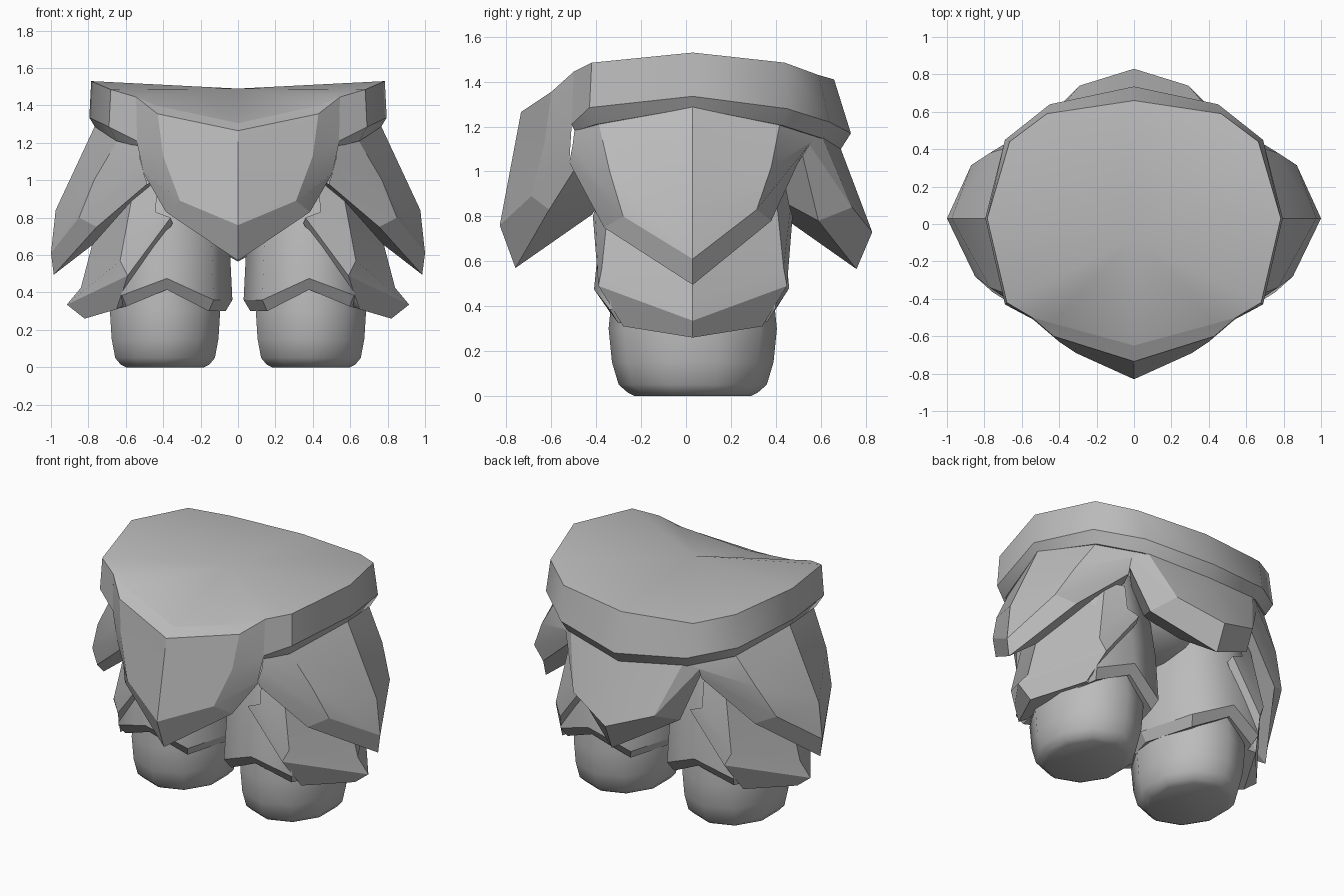
import bpy
import bmesh
import math
from mathutils import Vector, Matrix

default_cube = bpy.data.objects.get("Cube")
if default_cube:
    bpy.data.objects.remove(default_cube, do_unlink=True)

# Single plain grey material
GREY = (0.5, 0.5, 0.5, 1)
grey = bpy.data.materials.new("plain grey")
grey.use_nodes = True
grey.diffuse_color = GREY
shader = next(n for n in grey.node_tree.nodes if n.type == 'BSDF_PRINCIPLED')
shader.inputs["Base Color"].default_value = GREY
shader.inputs["Roughness"].default_value = 0.8


def finish(name, bm, angle):
    """Mirror across x, tidy up and turn the bmesh into an object."""
    geometry = bm.verts[:] + bm.edges[:] + bm.faces[:]
    bmesh.ops.mirror(bm, geom=geometry, matrix=Matrix.Identity(4),
                     merge_dist=0.001, axis='X')
    bmesh.ops.remove_doubles(bm, verts=bm.verts[:], dist=0.001)
    bmesh.ops.recalc_face_normals(bm, faces=bm.faces[:])
    mesh = bpy.data.meshes.new(name)
    bm.to_mesh(mesh)
    bm.free()
    mesh.materials.append(grey)
    obj = bpy.data.objects.new(name, mesh)
    bpy.context.collection.objects.link(obj)
    bpy.ops.object.select_all(action='DESELECT')
    obj.select_set(True)
    bpy.context.view_layer.objects.active = obj
    bpy.ops.object.shade_smooth_by_angle(angle=math.radians(angle))
    return obj


def loft(name, rows, closed=False, cap=False, angle=20):
    """Skin neighbouring rows of points; optionally close the last row."""
    bm = bmesh.new()
    grid = [[bm.verts.new(point) for point in row] for row in rows]
    count = len(rows[0])
    steps = count if closed else count - 1
    for upper, lower in zip(grid, grid[1:]):
        for i in range(steps):
            j = (i + 1) % count
            bm.faces.new((upper[i], lower[i], lower[j], upper[j]))
    if cap:
        bm.faces.new(grid[-1])
    return finish(name, bm, angle)


def toward(row, target, amount):
    """Pull a row of points toward a target, for linings."""
    return [Vector(point).lerp(Vector(target), amount) for point in row]


def both_ways(half):
    """Continue a front half row to the back, about the side centre line."""
    middle = 0.03
    return half + [(x, 2 * middle - y, z) for x, y, z in reversed(half[:-1])]


# Waist: sloping top surface fanned around a low middle point
front_lip = [(0, -.65, 1.305), (.44, -.53, 1.4), (.545, -.5, 1.445)]
band_top = [(.545, -.5, 1.445), (.68, -.42, 1.485), (.785, .03, 1.53),
            (.665, .44, 1.485), (.465, .59, 1.43), (0, .66, 1.41)]
top_ring = front_lip + band_top[1:]
loft("waist_top", [top_ring, [(0, -.08, 1.49)] * len(top_ring)], angle=40)

# Waistband, with a separate chamfer so that its lower edge stays crisp
band_low = [(.54, -.51, 1.21), (.69, -.43, 1.285), (.795, .03, 1.335),
            (.69, .45, 1.28), (.45, .64, 1.22), (0, .735, 1.17)]
band_under = [(.53, -.495, 1.18), (.65, -.4, 1.21), (.765, .03, 1.285),
              (.65, .43, 1.205), (.43, .6, 1.15), (0, .69, 1.1)]
loft("waistband", [band_top, band_low], angle=45)
loft("waistband_chamfer", [band_low, band_under,
                           toward(band_under, (0, 0, 1.15), .2)], angle=35)

# Front flap: pointed hem, thick chamfered edge
front_top = [(0, -.735, 1.265), (.43, -.6, 1.355), (.545, -.5, 1.445)]
front_mid = [(0, -.785, 1.0), (.4, -.63, 1.13), (.54, -.51, 1.2)]
front_edge = [(0, -.83, .76), (.31, -.69, .89), (.505, -.52, 1.04)]
front_hem = [(0, -.76, .57), (.385, -.61, .83), (.495, -.49, 1.02)]
loft("front_flap", [front_lip, front_top, front_mid, front_edge, front_hem,
                    toward(front_hem, (0, 0, 1.1), .45)])

# Side plates
side_top = [(.53, -.495, 1.2), (.64, -.39, 1.22), (.765, .03, 1.29),
            (.64, .42, 1.22), (.43, .59, 1.16)]
side_mid = [(.525, -.505, 1.12), (.77, -.34, 1.0), (.975, .03, .84),
            (.77, .38, 1.02), (.46, .57, 1.14)]
side_edge = [(.505, -.52, 1.04), (.85, -.28, .8), (1, .03, .61),
             (.87, .315, .83), (.48, .55, 1.12)]
side_hem = [(.485, -.47, .98), (.755, -.365, .75), (.985, .03, .495),
            (.76, .38, .78), (.46, .5, 1.04)]
loft("side_plate", [side_top, side_mid, side_edge, side_hem,
                    toward(side_hem, (.2, .03, 1.1), .45)])

# Back flap
back_top = [(0, .69, 1.1), (.4, .61, 1.15), (.46, .57, 1.16)]
back_edge = [(0, .83, .73), (.29, .74, .84), (.48, .55, 1.12)]
back_hem = [(0, .76, .565), (.37, .59, .78), (.47, .52, 1.07)]
loft("back_flap", [back_top, back_edge, back_hem,
                   toward(back_hem, (0, 0, 1.1), .45)])

# Core of the hips that closes the gap between the legs
bm = bmesh.new()
bmesh.ops.create_uvsphere(bm, u_segments=16, v_segments=8, radius=1)
bmesh.ops.scale(bm, verts=bm.verts[:], vec=(.5, .42, .28))
bmesh.ops.translate(bm, verts=bm.verts[:], vec=(0, .03, 1.05))
bmesh.ops.bisect_plane(bm, geom=bm.verts[:] + bm.edges[:] + bm.faces[:],
                       plane_co=(0, 0, 0), plane_no=(-1, 0, 0),
                       clear_outer=True)
finish("hip_core", bm, 60)

# Thighs: soft sleeves with a wavy hem
LEG = Vector((.39, .03, 0))


def resize(row, scale, lift=0, level=None):
    """Scale a ring about the leg axis, then lift or flatten it."""
    result = []
    for point in row:
        p = LEG + (Vector(point) - LEG) * scale
        p.z = level if level is not None else point[2] + lift
        result.append(p)
    return result


thigh_edge = [(.38, -.41, .475), (.62, -.34, .385), (.72, .03, .36),
              (.62, .4, .39), (.38, .46, .48), (.13, .38, .36),
              (.03, .03, .36), (.13, -.33, .36)]
loft("thigh", [resize(thigh_edge, .76, level=1.15),
               resize(thigh_edge, .89, level=.88),
               resize(thigh_edge, .96, level=.65), thigh_edge],
     closed=True, angle=60)
thigh_under = resize(thigh_edge, .9, lift=-.06)
loft("thigh_hem", [thigh_edge, thigh_under,
                   resize(thigh_edge, .7, lift=-.03)], closed=True)

# Outer thigh guards flaring to a point at the side
guard_rows = [
    [(.43, -.37, 1.0), (.55, -.33, 1.0), (.69, .03, 1.0)],
    [(.44, -.405, .83), (.63, -.375, .57), (.84, .03, .425)],
    [(.36, -.415, .8), (.59, -.39, .49), (.915, .03, .335)],
    [(.35, -.38, .77), (.65, -.28, .31), (.82, .03, .26)],
    [(.4, -.3, .8), (.55, -.2, .36), (.62, .03, .32)],
]
loft("thigh_guard", [both_ways(row) for row in guard_rows])

# Lower legs: smooth ten-sided stumps with rounded feet
SIDES = 10
boot_rings = []
for level, rx, ry in [(.55, .28, .35), (.3, .31, .375), (.15, .3, .36),
                      (.05, .28, .33), (.015, .25, .29), (0, .22, .26)]:
    boot_rings.append([LEG + Vector((rx * math.cos(a), ry * math.sin(a), level))
                       for a in (math.tau * (i + .5) / SIDES
                                 for i in range(SIDES))])
loft("lower_leg", boot_rings, closed=True, cap=True, angle=50)
